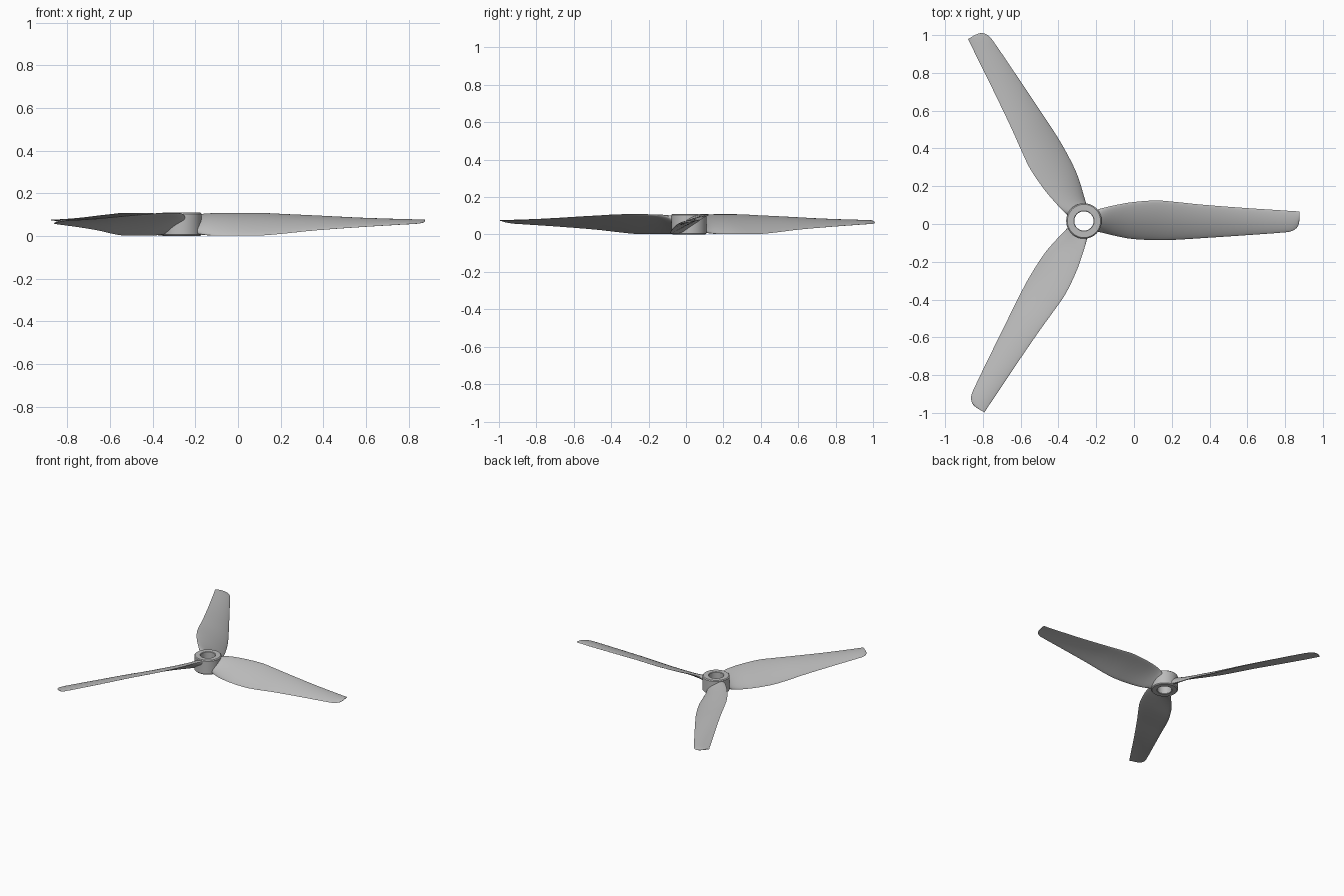
import bpy, bmesh, math
from mathutils import Matrix, Vector

cube = bpy.data.objects.get("Cube")
if cube:
    bpy.data.objects.remove(cube)

CENTRE = Vector((-0.265, 0.016, 0))
GREY = (0.5, 0.5, 0.5, 1)

mat = bpy.data.materials.new("plain grey")
mat.use_nodes = True
mat.diffuse_color = GREY
mat.node_tree.nodes["Principled BSDF"].inputs["Base Color"].default_value = GREY


def finish(bm, name):
    bmesh.ops.recalc_face_normals(bm, faces=bm.faces)
    mesh = bpy.data.meshes.new(name)
    bm.to_mesh(mesh)
    bm.free()
    mesh.materials.append(mat)
    obj = bpy.data.objects.new(name, mesh)
    bpy.context.collection.objects.link(obj)
    bpy.ops.object.select_all(action='DESELECT')
    obj.select_set(True)
    bpy.context.view_layer.objects.active = obj
    bpy.ops.object.shade_smooth_by_angle(angle=math.radians(40))
    return obj


# Blade stations: radius, rear y, front y, rear z, front z, thickness
STATIONS = [
    (0.065, -0.055, 0.055, 0.018, 0.092, 0.055),
    (0.10, -0.064, 0.066, 0.010, 0.104, 0.036),
    (0.16, -0.080, 0.080, 0.006, 0.110, 0.024),
    (0.25, -0.097, 0.096, 0.005, 0.112, 0.020),
    (0.38, -0.104, 0.106, 0.008, 0.112, 0.018),
    (0.48, -0.102, 0.099, 0.016, 0.107, 0.016),
    (0.62, -0.093, 0.085, 0.030, 0.100, 0.014),
    (0.85, -0.077, 0.068, 0.046, 0.087, 0.012),
    (1.06, -0.061, 0.055, 0.058, 0.078, 0.010),
    (1.10, -0.054, 0.052, 0.060, 0.077, 0.009),
    (1.125, -0.038, 0.051, 0.063, 0.076, 0.008),
    (1.137, -0.018, 0.050, 0.066, 0.076, 0.006),
    (1.141, 0.005, 0.050, 0.069, 0.076, 0.004),
]


def smooth(k, t):
    """Cubic blend between stations k and k + 1, allowing uneven spacing."""
    a, b = STATIONS[k], STATIONS[k + 1]
    p, q = STATIONS[max(k - 1, 0)], STATIONS[min(k + 2, len(STATIONS) - 1)]
    d = b[0] - a[0]
    out = [a[0] + d * t]
    for i in range(1, len(a)):
        m0 = (b[i] - p[i]) / (b[0] - p[0]) * d
        m1 = (q[i] - a[i]) / (q[0] - a[0]) * d
        out.append(a[i] * (1 + 2 * t) * (1 - t) ** 2 + m0 * t * (1 - t) ** 2
                   + b[i] * t * t * (3 - 2 * t) + m1 * t * t * (t - 1))
    return out


def section(r, y0, y1, z0, z1, thick, n=28):
    """Cambered aerofoil loop at radius r."""
    chord = Vector((0, y1 - y0, z1 - z0))
    up = Vector((0, -chord.z, chord.y)).normalized()
    for i in range(n):
        a = 2 * math.pi * i / n
        s = (1 + math.cos(a)) / 2
        camber = 0.05 * chord.length * (4 * s * (1 - s) - 0.5)
        offset = camber + math.sin(a) * thick / 2
        yield Vector((r, y0, z0)) + chord * s + up * offset


def make_blade(name, angle):
    bm = bmesh.new()
    rows = [smooth(k, j / 4) for k in range(len(STATIONS) - 1) for j in range(4)]
    rows.append(STATIONS[-1])
    loops = [[bm.verts.new(p) for p in section(*row)] for row in rows]
    for a, b in zip(loops, loops[1:]):
        for i in range(len(a)):
            j = (i + 1) % len(a)
            bm.faces.new((a[i], a[j], b[j], b[i]))
    bm.faces.new(loops[0])
    bm.faces.new(loops[-1])
    for v in bm.verts:
        v.co.z = max(v.co.z, 0.002)
    bm.transform(Matrix.Translation(CENTRE) @ Matrix.Rotation(angle, 4, 'Z'))
    return finish(bm, name)


for i, side in enumerate(("left", "back_right", "front_right")):
    make_blade(side + "_blade", i * math.tau / 3)

# Hub ring with a through bore and softened rims
bm = bmesh.new()
profile = [(0.051, 0.003), (0.054, 0), (0.088, 0), (0.094, 0.006),
           (0.094, 0.104), (0.088, 0.11), (0.054, 0.11), (0.051, 0.107)]
steps = 64
rings = []
for s in range(steps):
    a = math.tau * s / steps
    rings.append([bm.verts.new(CENTRE + Vector((r * math.cos(a), r * math.sin(a), z)))
                  for r, z in profile])
for s, a in enumerate(rings):
    b = rings[(s + 1) % steps]
    for i in range(len(profile)):
        j = (i + 1) % len(profile)
        bm.faces.new((a[i], a[j], b[j], b[i]))
finish(bm, "hub")
